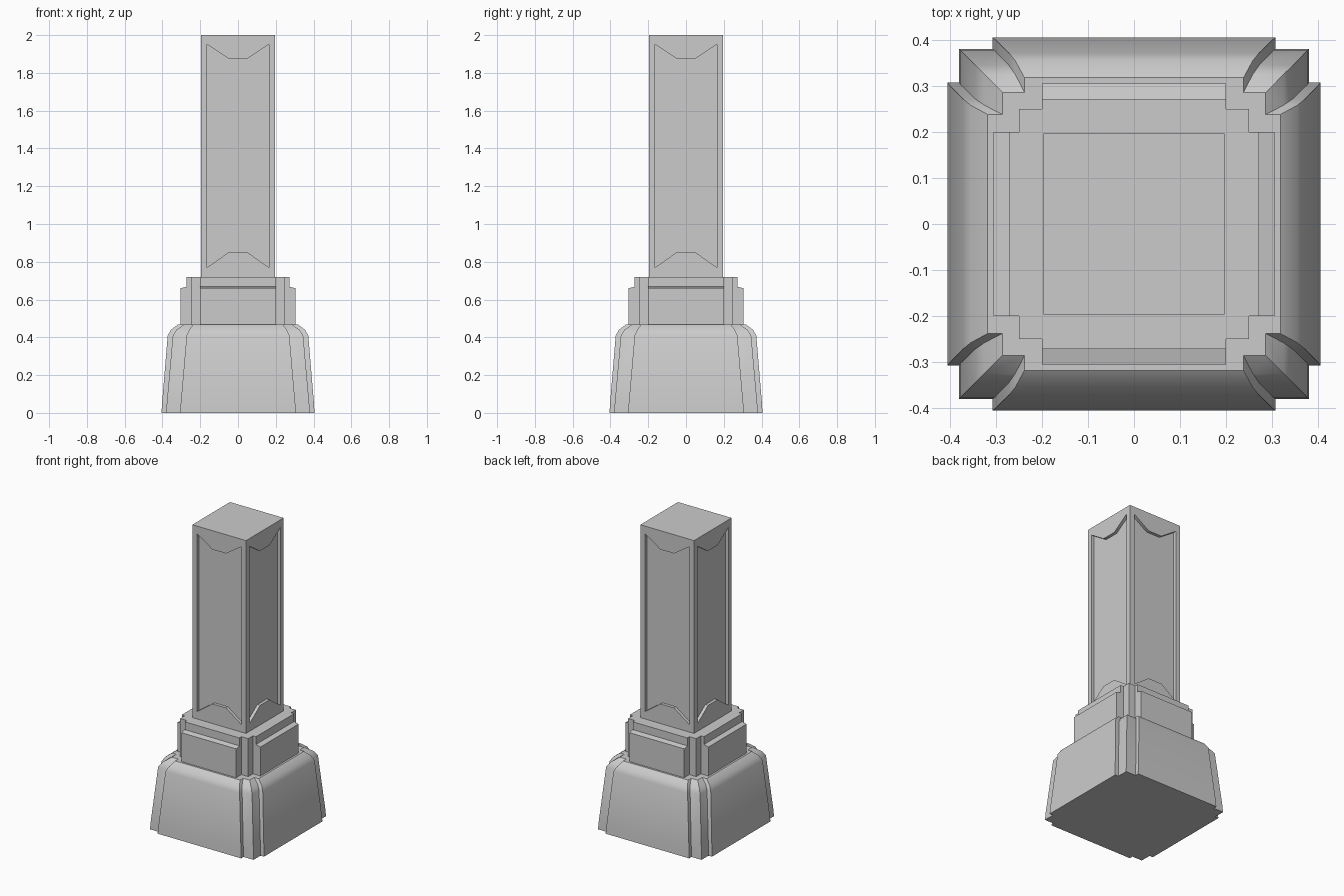
import bpy, bmesh
from math import pi
from mathutils import Matrix

if "Cube" in bpy.data.objects:
    bpy.data.objects.remove(bpy.data.objects["Cube"])


def finish(name, bm):
    bmesh.ops.recalc_face_normals(bm, faces=bm.faces)
    me = bpy.data.meshes.new(name)
    bm.to_mesh(me)
    bm.free()
    ob = bpy.data.objects.new(name, me)
    bpy.context.collection.objects.link(ob)
    return ob


def smooth(ob):
    bpy.ops.object.select_all(action='DESELECT')
    ob.select_set(True)
    bpy.context.view_layer.objects.active = ob
    bpy.ops.object.shade_smooth_by_angle(angle=0.6)


def stepped_loft(name, levels):
    """Loft a square with stepped corners; level = (z, side, corner, side half width)."""
    bm = bmesh.new()
    rings = []
    for z, a, c, w in levels:
        ring = []
        for q in range(4):
            rot = Matrix.Rotation(q * pi / 2, 3, 'Z')
            quarter = [(a, -w), (a, w), (c, w), (c, c), (w, c)]
            ring += [bm.verts.new(rot @ Matrix.Translation((x, y, z)).translation)
                     for x, y in quarter]
        rings.append(ring)
    n = len(rings[0])
    for lo, hi in zip(rings, rings[1:]):
        for i in range(n):
            j = (i + 1) % n
            bm.faces.new((lo[i], lo[j], hi[j], hi[i]))
    bm.faces.new(rings[0])
    bm.faces.new(rings[-1])
    ob = finish(name, bm)
    smooth(ob)
    return ob


# Tapered foot with rounded-off top
stepped_loft("base", [(0, .405, .38, .307), (.05, .402, .377, .303),
                      (.41, .372, .345, .272), (.44, .355, .325, .258),
                      (.468, .318, .286, .238)])

# Collar with a small ledge on each side
stepped_loft("collar", [(.45, .305, .25, .2), (.66, .305, .25, .2),
                        (.668, .272, .25, .2), (.72, .272, .25, .2)])

# Square shaft
bm = bmesh.new()
bmesh.ops.create_cube(bm, size=1, matrix=Matrix.Translation((0, 0, 1.355))
                      @ Matrix.Diagonal((.394, .394, 1.29, 1)))
shaft = finish("shaft", bm)

# Recessed panels with notched ends, one on each side of the shaft
panel = [(-.163, .77), (-.05, .85), (.05, .85), (.163, .77),
         (.163, 1.95), (.05, 1.875), (-.05, 1.875), (-.163, 1.95)]
bm = bmesh.new()
for q in range(4):
    rot = Matrix.Rotation(q * pi / 2, 3, 'Z')
    near, far = ([bm.verts.new(rot @ Matrix.Translation((x, y, z)).translation)
                  for x, z in panel] for y in (-.177, -.25))
    bm.faces.new(near)
    bm.faces.new(far)
    for i in range(8):
        j = (i + 1) % 8
        bm.faces.new((near[i], near[j], far[j], far[i]))
cutter = finish("panel_cutter", bm)
cutter.hide_render = True
mod = shaft.modifiers.new("panels", 'BOOLEAN')
mod.operation = 'DIFFERENCE'
mod.solver = 'EXACT'
mod.object = cutter
bpy.context.view_layer.objects.active = shaft
bpy.ops.object.modifier_apply(modifier=mod.name)
bpy.data.objects.remove(cutter)
smooth(shaft)
